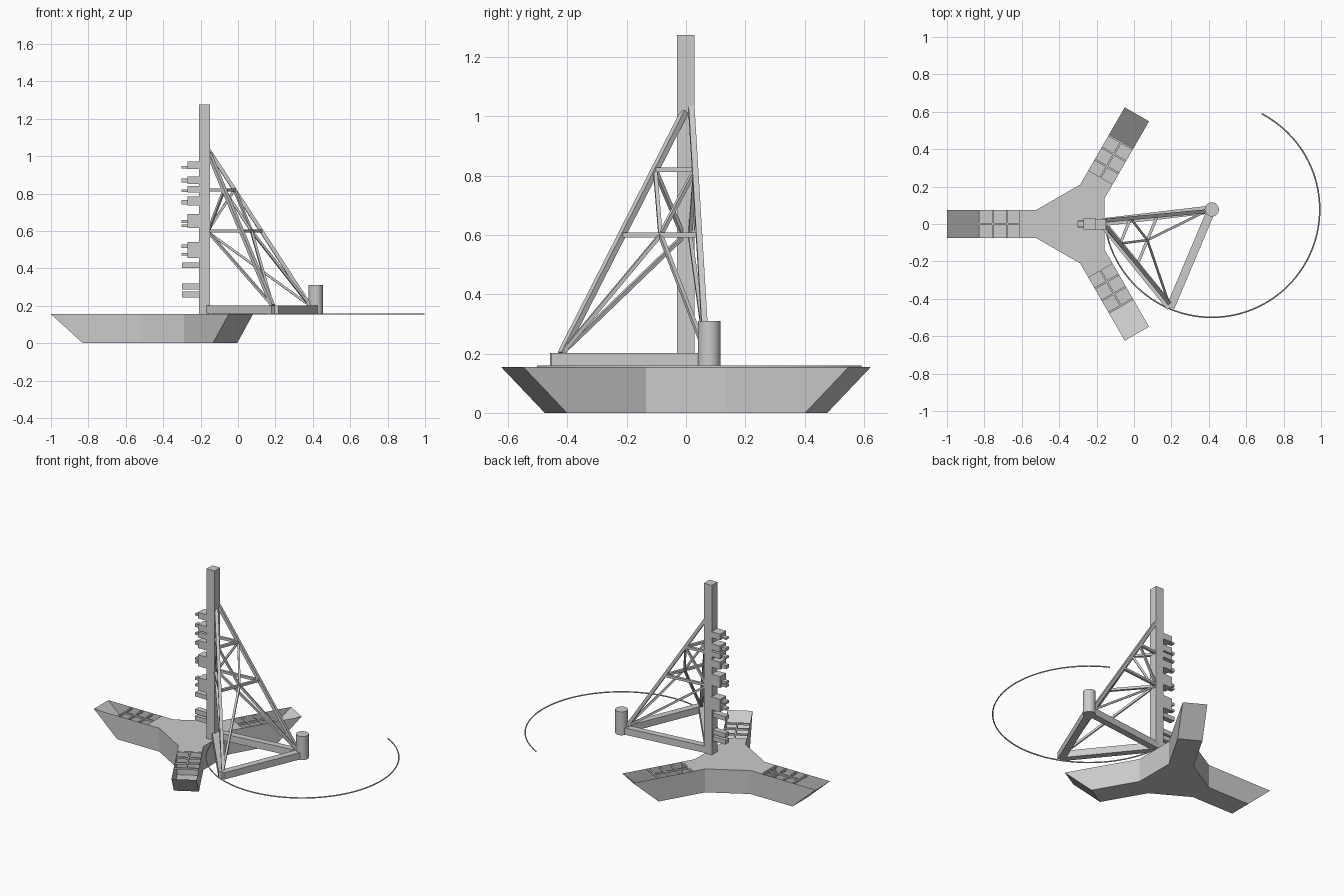
import bpy, bmesh
from math import sin, cos, radians
from mathutils import Vector, Matrix

if "Cube" in bpy.data.objects:
    bpy.data.objects.remove(bpy.data.objects["Cube"])

HUB = Vector((-0.323, 0, 0))
HALF, TOP = 0.075, 0.155
ARMS = [radians(a) for a in (180, 300, 60)]


def finish(name, bm):
    bmesh.ops.recalc_face_normals(bm, faces=bm.faces)
    me = bpy.data.meshes.new(name)
    bm.to_mesh(me)
    bm.free()
    ob = bpy.data.objects.new(name, me)
    bpy.context.collection.objects.link(ob)
    return ob


def box(bm, lo, hi):
    lo, hi = Vector(lo), Vector(hi)
    m = Matrix.Translation((lo + hi) / 2) @ Matrix.Diagonal((*(hi - lo), 1))
    bmesh.ops.create_cube(bm, size=1, matrix=m)


def bar(bm, a, b, w, h=None):
    # rectangular bar between two points, h is its upright side
    a, b = Vector(a), Vector(b)
    d = (b - a).normalized()
    side = d.cross(Vector((0, 0, 1))).normalized()
    up = side.cross(d)
    rot = Matrix((d, side, up)).transposed().to_4x4()
    m = Matrix.Translation((a + b) / 2) @ rot @ Matrix.Diagonal(((b - a).length, w, h or w, 1))
    bmesh.ops.create_cube(bm, size=1, matrix=m)


def on_arm(ang, along, side, z):
    return HUB + Vector((along * cos(ang) - side * sin(ang), along * sin(ang) + side * cos(ang), z))


# three-armed hull with an open well near each tip
bm = bmesh.new()
floor, deck = [], []
for ang in ARMS:
    def v(along, s, z):
        return bm.verts.new(on_arm(ang, along, s * HALF, z))
    rb, tb = [v(0.2, s, 0) for s in (-1, 1)], [v(0.507, s, 0) for s in (-1, 1)]
    rt, tt = [v(0.2, s, TOP) for s in (-1, 1)], [v(0.677, s, TOP) for s in (-1, 1)]
    wt, wb = [v(0.28, s, TOP) for s in (-1, 1)], [v(0.28, s, 0) for s in (-1, 1)]
    for i in (0, 1):
        bm.faces.new((rb[i], wb[i], wt[i], rt[i]))
        bm.faces.new((wb[i], tb[i], tt[i], wt[i]))
    bm.faces.new((tb[0], tb[1], tt[1], tt[0]))
    bm.faces.new((wb[0], wb[1], wt[1], wt[0]))
    bm.faces.new((wb[0], tb[0], tb[1], wb[1]))
    floor += [rb[0], wb[0], wb[1], rb[1]]
    deck += [rt[0], wt[0], wt[1], rt[1]]
bm.faces.new(floor)
bm.faces.new(deck)
for i in (3, 7, 11):
    j = (i + 1) % 12
    bm.faces.new((floor[i], floor[j], deck[j], deck[i]))
finish("hull", bm)

# grating over each well
for n, ang in enumerate(ARMS):
    bm = bmesh.new()
    z = TOP - 0.008
    for along in (0.283, 0.355, 0.43, 0.505):
        bar(bm, on_arm(ang, along, -HALF, z), on_arm(ang, along, HALF, z), 0.01, 0.012)
    bar(bm, on_arm(ang, 0.28, 0, z), on_arm(ang, 0.507, 0, z), 0.01, 0.012)
    finish(f"well_grating_{n + 1}", bm)

# mast
bm = bmesh.new()
box(bm, (-0.208, -0.03, TOP), (-0.15, 0.028, 1.275))
finish("mast", bm)

# fittings on the mast: box z range, then stub z ranges
fittings = [(0.93, 0.97, [(0.935, 0.947)]), (0.85, 0.892, [(0.86, 0.88)]),
            (0.805, 0.84, [(0.808, 0.822)]), (0.735, 0.785, [(0.742, 0.765)]),
            (0.615, 0.69, [(0.62, 0.634), (0.642, 0.658)]),
            (0.455, 0.54, [(0.468, 0.483), (0.51, 0.528)])]
bm = bmesh.new()
for lo, hi, stubs in fittings:
    box(bm, (-0.27, -0.03, lo), (-0.205, 0.03, hi))
    for s0, s1 in stubs:
        box(bm, (-0.303, -0.014, s0), (-0.268, 0.014, s1))
for lo, hi in ((0.402, 0.43), (0.288, 0.318), (0.245, 0.275)):
    box(bm, (-0.3, -0.018, lo), (-0.205, 0.018, hi))
finish("mast_fittings", bm)

# triangular base frame
A, B, C = (-0.165, 0.01, 0.18), (0.415, 0.078, 0.18), (0.195, -0.445, 0.18)
bm = bmesh.new()
bar(bm, A, B, 0.042, 0.045)
bar(bm, (-0.165, 0.0, 0.18), C, 0.042, 0.045)
bar(bm, C, B, 0.045, 0.045)
finish("base_frame", bm)

# pivot post
bm = bmesh.new()
bmesh.ops.create_cone(bm, cap_ends=True, segments=32, radius1=0.038, radius2=0.038, depth=0.155,
                      matrix=Matrix.Translation((0.416, 0.078, 0.2325)))
post = finish("pivot_post", bm)
bpy.context.view_layer.objects.active = post
post.select_set(True)
bpy.ops.object.shade_smooth_by_angle()

# truss: two raking legs, level ties and diagonal braces
foot1, foot2 = Vector((0.385, 0.068, 0.2)), Vector((0.185, -0.42, 0.2))
top1, top2 = Vector((-0.155, 0.018, 1.03)), Vector((-0.155, -0.005, 1.015))


def leg(top, foot, z):
    return top.lerp(foot, (top.z - z) / (top.z - foot.z))


bm = bmesh.new()
bar(bm, top1, foot1, 0.02)
bar(bm, top2, foot2, 0.02)
finish("truss_legs", bm)
bm = bmesh.new()
for z in (0.82, 0.6):
    p, q = leg(top1, foot1, z), leg(top2, foot2, z)
    bar(bm, (-0.155, 0.015, z), p, 0.016)
    bar(bm, (-0.155, -0.015, z), q, 0.016)
    bar(bm, p, q, 0.016)
finish("truss_ties", bm)
bm = bmesh.new()
mid = (leg(top1, foot1, 0.6) + leg(top2, foot2, 0.6)) / 2
for top, foot, y in ((top1, foot1, 0.015), (top2, foot2, -0.015)):
    bar(bm, (-0.155, y, 0.59), foot, 0.013)
    bar(bm, (-0.155, y, 0.61), leg(top, foot, 0.82), 0.013)
    bar(bm, mid, foot, 0.013)
    bar(bm, mid, leg(top, foot, 0.82), 0.013)
finish("truss_braces", bm)

# curved ground rail around the pivot
cu = bpy.data.curves.new("swing_rail", "CURVE")
cu.dimensions = "3D"
cu.bevel_depth = 0.004
cu.bevel_resolution = 1
cu.use_fill_caps = True
sp = cu.splines.new("POLY")
N = 72
sp.points.add(N)
for i in range(N + 1):
    t = radians(62.5 - i * (62.5 + 172) / N)
    sp.points[i].co = (0.416 + 0.577 * cos(t), 0.078 + 0.577 * sin(t), 0.156, 1)
bpy.context.collection.objects.link(bpy.data.objects.new("swing_rail", cu))
